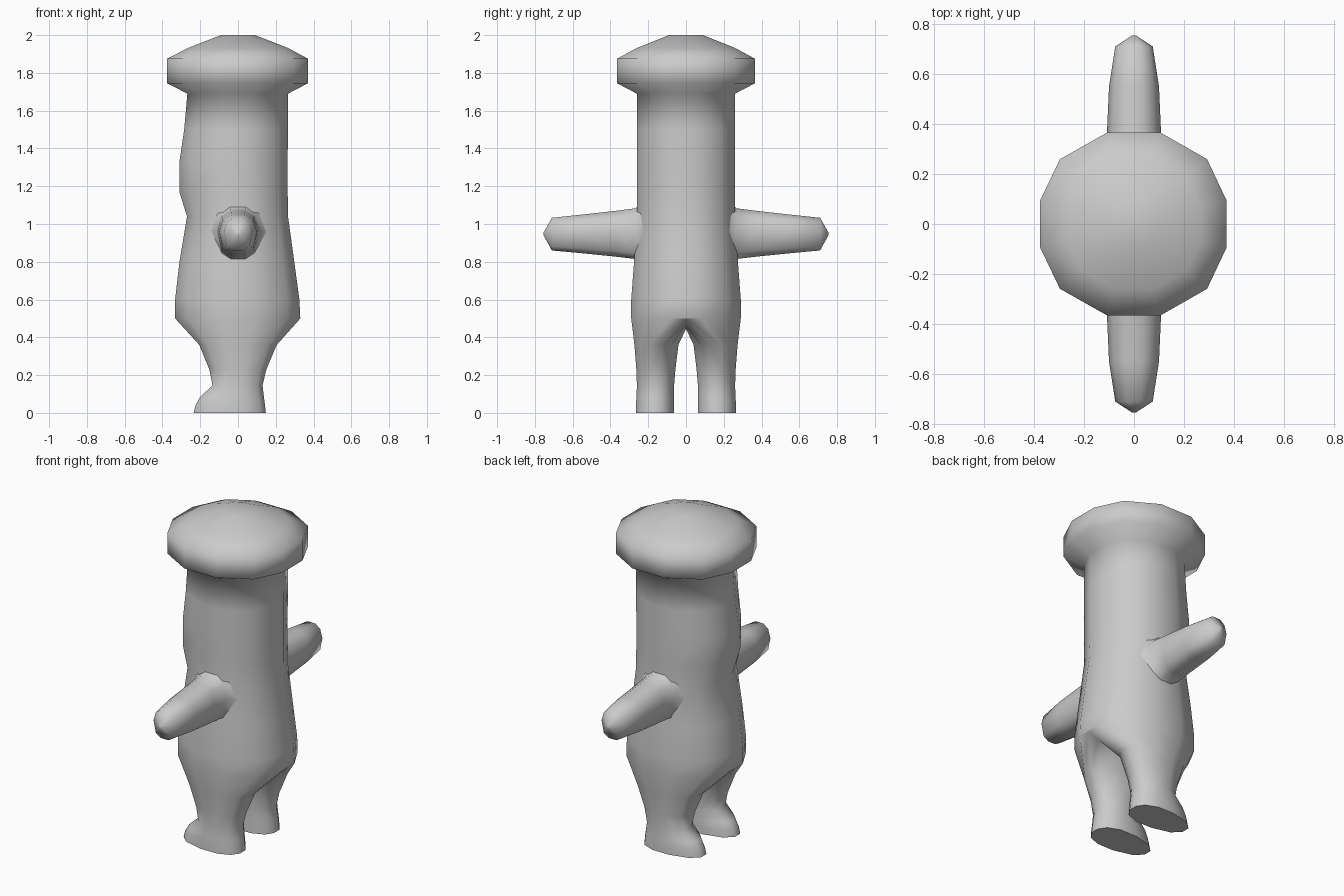
import bpy, bmesh, math

if "Cube" in bpy.data.objects:
    bpy.data.objects.remove(bpy.data.objects["Cube"])

# twelve-sided rounded section, counter-clockwise from the +x side
QUAD = [(1, .26), (.79, .71), (.29, 1)]
UPPER = QUAD + [(-x, y) for x, y in reversed(QUAD)]
SECTION = UPPER + [(x, -y) for x, y in reversed(UPPER)]


def section(z, x0, x1, hy, cy=0.0):
    """Ring at height z; x0/x1 are the extents toward -x/+x, hy the half depth."""
    return [((x1 if x > 0 else -x0) * x, cy + hy * y, z) for x, y in SECTION]


def loft(bm, rings, cap_start=False, cap_end=False):
    vs = [[bm.verts.new(p) for p in ring] for ring in rings]
    n = len(vs[0])
    for a, b in zip(vs, vs[1:]):
        for i in range(n):
            j = (i + 1) % n
            bm.faces.new((a[i], a[j], b[j], b[i]))
    if cap_start:
        bm.faces.new(list(reversed(vs[0])))
    if cap_end:
        bm.faces.new(vs[-1])


def finish(name, bm):
    bmesh.ops.remove_doubles(bm, verts=bm.verts, dist=0.0005)
    bmesh.ops.recalc_face_normals(bm, faces=bm.faces)
    me = bpy.data.meshes.new(name)
    bm.to_mesh(me)
    bm.free()
    ob = bpy.data.objects.new(name, me)
    bpy.context.collection.objects.link(ob)
    bpy.ops.object.select_all(action='DESELECT')
    ob.select_set(True)
    bpy.context.view_layer.objects.active = ob
    bpy.ops.object.shade_smooth_by_angle(angle=math.radians(80))
    return ob


# body and wide flat head: (z, extent -x, extent +x, half depth)
BODY = [
    (.50, -.333, .33, .29), (.60, -.333, .325, .29), (.80, -.31, .298, .275),
    (1.04, -.27, .265, .26), (1.17, -.31, .263, .26), (1.33, -.31, .263, .26),
    (1.50, -.285, .264, .26), (1.69, -.268, .265, .26), (1.745, -.375, .37, .365),
    (1.875, -.375, .37, .365), (1.932, -.265, .265, .26), (2.0, -.09, .09, .09),
]
bm = bmesh.new()
loft(bm, [section(*r) for r in BODY], cap_end=True)

# legs and feet: (z, extent -x, extent +x, inner y, outer y)
LEG = [
    (.36, -.205, .205, .04, .273), (.23, -.152, .15, .056, .263),
    (.145, -.135, .13, .063, .26), (.085, -.20, .137, .063, .262),
    (.04, -.225, .143, .063, .265), (0, -.235, .147, .063, .265),
]
for s in (1, -1):
    # half of the hip ring, flattened at the centre line to form the crotch
    hip = []
    for x, y in SECTION:
        z = .5
        if y < 0:
            z = .445 if abs(x) < .5 else .47 if abs(x) < .9 else .5
        hip.append(((.33 if x > 0 else .333) * x, s * .29 * max(y, 0), z))
    rings = [hip]
    for z, x0, x1, yi, yo in LEG:
        ring = section(z, x0, x1, (yo - yi) / 2, (yo + yi) / 2)
        rings.append([(x, s * y, zz) for x, y, zz in ring])
    loft(bm, rings, cap_end=True)
finish("body_with_legs", bm)

# arms: (distance along y, half width, bottom z, top z)
ARM = [
    (.225, .15, .75, 1.12), (.268, .112, .815, 1.083), (.37, .108, .827, 1.07),
    (.55, .10, .845, 1.05), (.71, .075, .86, 1.033), (.754, .008, .94, .955),
]
OCT = [(1, .12), (.8, .72), (.35, 1), (-.35, 1), (-.8, .72), (-1, .12),
       (-.8, -.75), (-.35, -1), (.35, -1), (.8, -.75)]
for s, name in ((1, "left_arm"), (-1, "right_arm")):
    bm = bmesh.new()
    loft(bm, [[(w * x, s * d, (z0 + z1) / 2 + (z1 - z0) / 2 * z) for x, z in OCT]
              for d, w, z0, z1 in ARM], cap_start=True, cap_end=True)
    finish(name, bm)
